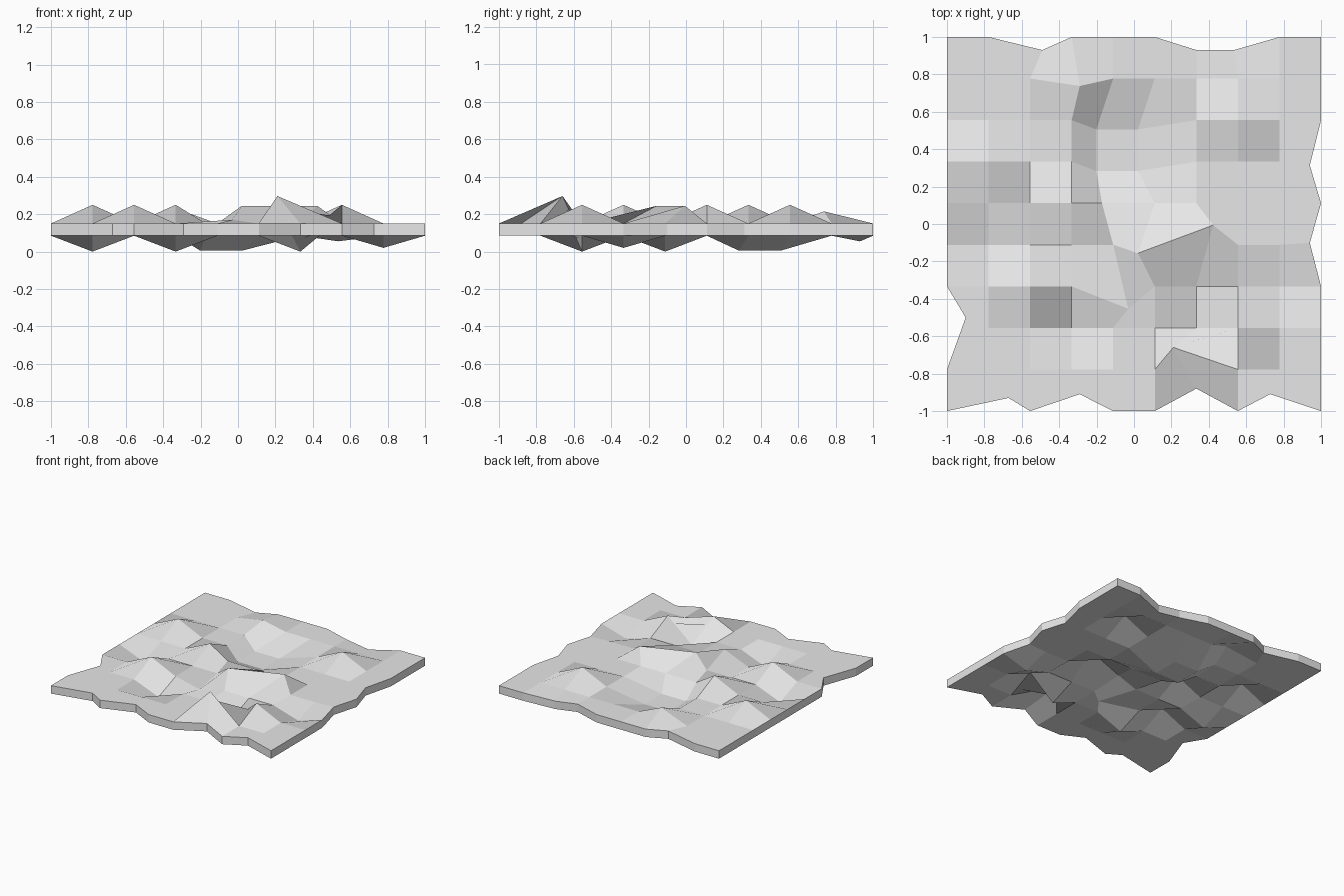
import bpy, bmesh

if "Cube" in bpy.data.objects:
    bpy.data.objects.remove(bpy.data.objects["Cube"])

N = 10               # grid points per side
STEP = 2 / (N - 1)
BASE, THICK = 0.085, 0.065

# raised and sunken grid points (column, row)
peaks = [(1, 6), (2, 3), (3, 5), (7, 7), (7, 2)]
pits = [(1, 4), (3, 2), (6, 2)]
offset = {}
for p in peaks:
    offset[p] = (0, 0, 0.10)
for p in pits:
    offset[p] = (0, 0, -0.085)

# one square patch shoved down and sideways
for i in (4, 5):
    for j in (6, 7):
        offset[i, j] = (-0.09, -0.05, -0.08)

# individually pulled points
offset.update({
    (6, 1): (-0.123, 0.118, 0.147),
    (5, 4): (-0.09, -0.045, 0.095), (6, 4): (0.09, 0.105, 0.095),
    (4, 3): (0.08, -0.12, 0.02), (4, 5): (-0.06, 0, 0),
    (3, 8): (0.043, -0.04, 0.065), (8, 3): (0, 0, -0.065),
    # notches in the outline
    (2, 9): (0.065, -0.07, 0), (6, 9): (0, -0.07, 0), (7, 9): (-0.02, -0.07, -0.03),
    (0, 2): (0.10, 0.055, 0), (1, 0): (0.107, 0.07, 0), (3, 0): (0.043, 0.09, 0),
    (6, 0): (0, 0.12, 0), (8, 0): (-0.05, 0.09, 0),
    (9, 4): (-0.06, 0.01, 0), (9, 6): (-0.06, -0.02, 0),
})

# rough sheet
bm = bmesh.new()


def sheet(z):
    return {(i, j): bm.verts.new((-1 + i * STEP + offset.get((i, j), (0, 0, 0))[0],
                                  -1 + j * STEP + offset.get((i, j), (0, 0, 0))[1],
                                  z + offset.get((i, j), (0, 0, 0))[2]))
            for i in range(N) for j in range(N)}


top, bottom = sheet(BASE + THICK), sheet(BASE)
for i in range(N - 1):
    for j in range(N - 1):
        ring = [(i, j), (i + 1, j), (i + 1, j + 1), (i, j + 1)]
        bm.faces.new([top[k] for k in ring])
        bm.faces.new([bottom[k] for k in reversed(ring)])

# side walls around the rim
M = N - 1
rim = ([(i, 0) for i in range(M)] + [(M, j) for j in range(M)]
       + [(i, M) for i in range(M, 0, -1)] + [(0, j) for j in range(M, 0, -1)])
for a, b in zip(rim, rim[1:] + rim[:1]):
    bm.faces.new((bottom[a], bottom[b], top[b], top[a]))
bm.normal_update()

mesh = bpy.data.meshes.new("rough_ground_slab")
bm.to_mesh(mesh)
bm.free()
mat = bpy.data.materials.new("light grey")
mat.diffuse_color = (0.8, 0.8, 0.8, 1)
mat.use_nodes = True
mat.node_tree.nodes["Principled BSDF"].inputs["Base Color"].default_value = mat.diffuse_color
mesh.materials.append(mat)
slab = bpy.data.objects.new("rough_ground_slab", mesh)
bpy.context.collection.objects.link(slab)
